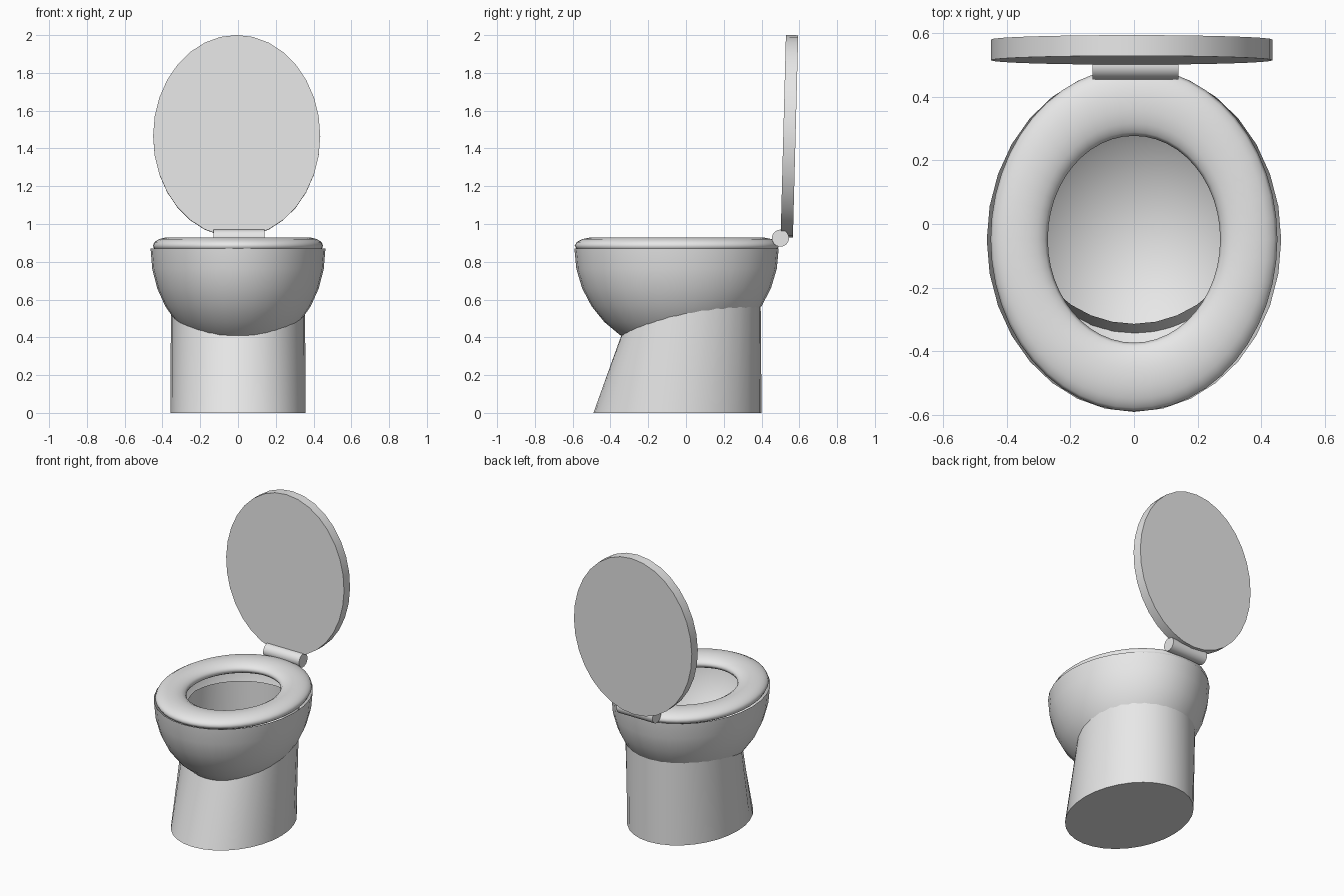
import bpy, bmesh, math

if "Cube" in bpy.data.objects:
    bpy.data.objects.remove(bpy.data.objects["Cube"])

N = 32
grey = bpy.data.materials.new("ceramic grey")
grey.diffuse_color = (0.8, 0.8, 0.8, 1)
grey.use_nodes = True
grey.node_tree.nodes["Principled BSDF"].inputs["Base Color"].default_value = grey.diffuse_color


def finish(ob, name, angle=40):
    """Name, colour and smooth an object."""
    ob.name = name
    ob.data.materials.clear()
    ob.data.materials.append(grey)
    bpy.ops.object.select_all(action='DESELECT')
    ob.select_set(True)
    bpy.context.view_layer.objects.active = ob
    bpy.ops.object.shade_smooth_by_angle(angle=math.radians(angle))


def ellipse(cy, rx, ry, z):
    """Ring of points; z may be a number or a function of y."""
    pts = []
    for i in range(N):
        a = 2 * math.pi * i / N
        y = cy + ry * math.sin(a)
        pts.append((rx * math.cos(a), y, z(y) if callable(z) else z))
    return pts


def loft(name, rings, cap=None):
    """Skin rings from bottom to top; cap the bottom flat or with a pole."""
    bm = bmesh.new()
    vs = [[bm.verts.new(p) for p in r] for r in rings]
    for a, b in zip(vs, vs[1:]):
        for i in range(N):
            j = (i + 1) % N
            bm.faces.new((a[i], a[j], b[j], b[i]))
    if cap == "flat":
        bm.faces.new(vs[0][::-1])
    elif cap:
        pole = bm.verts.new(cap)
        for i in range(N):
            bm.faces.new((vs[0][(i + 1) % N], vs[0][i], pole))
    me = bpy.data.meshes.new(name)
    bm.to_mesh(me)
    bm.free()
    ob = bpy.data.objects.new(name, me)
    bpy.context.collection.objects.link(ob)
    finish(ob, name)
    return ob


# Bowl: open lower half of a stretched sphere
CY, RIM, DEPTH = -0.05, 0.87, 0.55
rings = []
for k in range(1, 9):
    t = math.radians(11.25 * k)
    rings.append(ellipse(CY, 0.463 * math.sin(t), 0.541 * math.sin(t),
                         RIM - DEPTH * math.cos(t)))
loft("bowl", rings, cap=(0, CY, RIM - DEPTH))

# Pedestal: leaning open tube whose upper edge pokes into the bowl, low at the front
def top_edge(y):
    return min(0.76, 0.49 + 0.9 * (y + 0.314))


loft("pedestal", [ellipse(-0.045, 0.357, 0.445, 0),
                  ellipse(0.04, 0.355, 0.354, top_edge)], cap="flat")

# Seat: flattened oval ring
bpy.ops.mesh.primitive_torus_add(major_segments=48, minor_segments=14,
                                 major_radius=0.361, minor_radius=0.09,
                                 location=(0, -0.048, 0.885))
seat = bpy.context.object
seat.scale = (1, 1.2, 0.5)
finish(seat, "seat", 60)

# Lid: thin oval disc, leaning slightly back
bpy.ops.mesh.primitive_cylinder_add(vertices=N, radius=1, depth=0.065,
                                    location=(-0.007, 0.5475, 1.465),
                                    rotation=(math.radians(88.5), 0, 0))
lid = bpy.context.object
lid.scale = (0.4425, 0.535, 1)
finish(lid, "lid")

# Hinge: short rod across the back
bpy.ops.mesh.primitive_cylinder_add(vertices=N, radius=0.045, depth=0.27,
                                    location=(0.005, 0.5, 0.925),
                                    rotation=(0, math.pi / 2, 0))
finish(bpy.context.object, "hinge")
